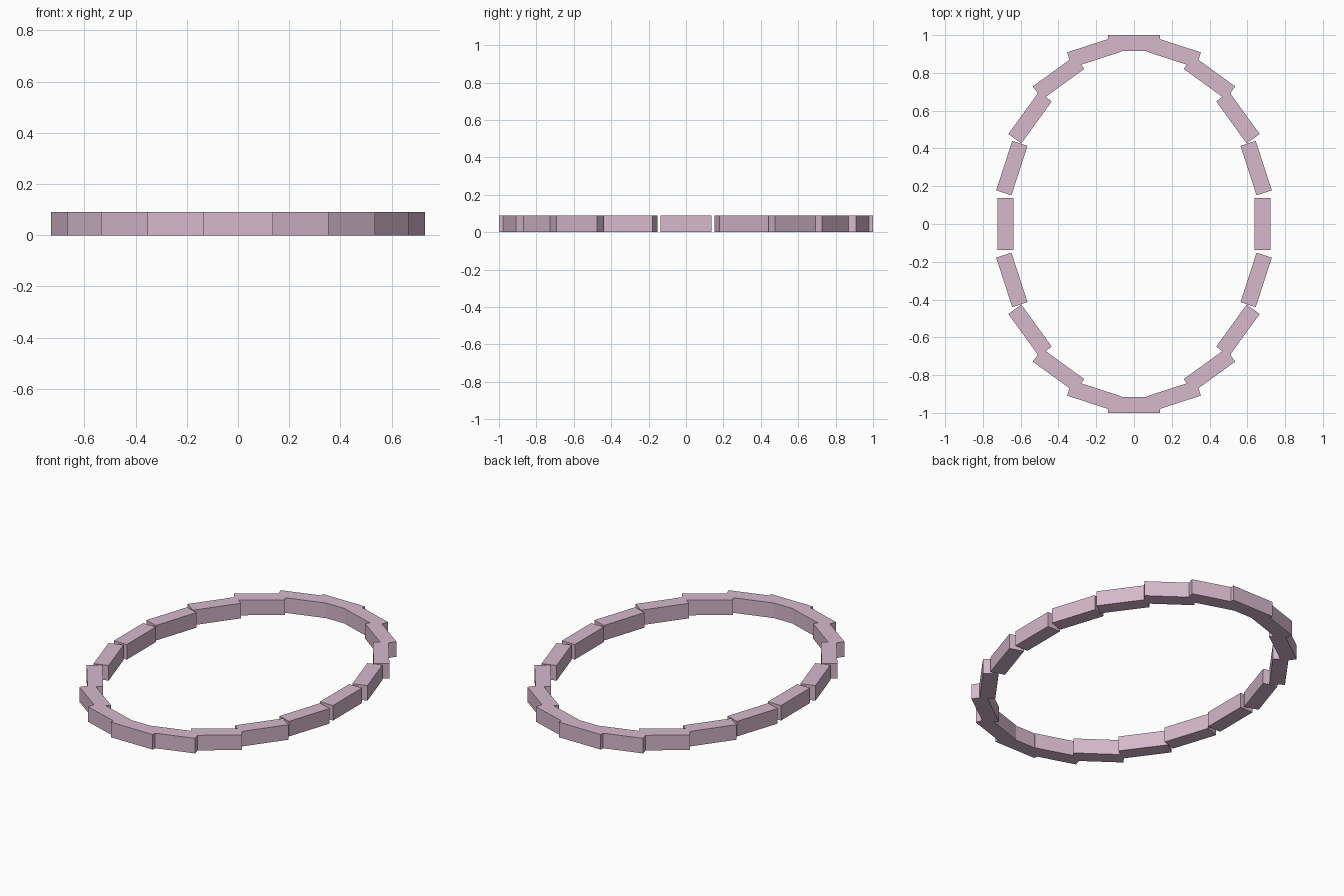
import bpy
from math import sin, cos, tau

cube = bpy.data.objects.get("Cube")
if cube:
    bpy.data.objects.remove(cube, do_unlink=True)

COUNT = 20
RADIUS_X, RADIUS_Y = 0.68, 0.9575
THICKNESS, LENGTH, HEIGHT = 0.085, 0.275, 0.09

# Dusty pink for every block
pink = bpy.data.materials.new("dusty_pink")
pink.use_nodes = True
color = (0.67, 0.48, 0.6, 1)
pink.diffuse_color = color
pink.node_tree.nodes["Principled BSDF"].inputs["Base Color"].default_value = color

# One block mesh shared by the whole ring
bpy.ops.mesh.primitive_cube_add(size=1)
first = bpy.context.object
block = first.data
block.name = "ring_block"
for v in block.vertices:
    v.co.x *= THICKNESS
    v.co.y *= LENGTH
    v.co.z *= HEIGHT
block.materials.append(pink)

# Blocks spaced round an oval, each turned by its angle
for i in range(COUNT):
    angle = tau * i / COUNT
    if i == 0:
        obj = first
    else:
        obj = bpy.data.objects.new("block", block)
        bpy.context.collection.objects.link(obj)
    obj.name = f"ring_block_{i + 1}"
    obj.location = (RADIUS_X * cos(angle), RADIUS_Y * sin(angle), HEIGHT / 2)
    obj.rotation_euler.z = angle
